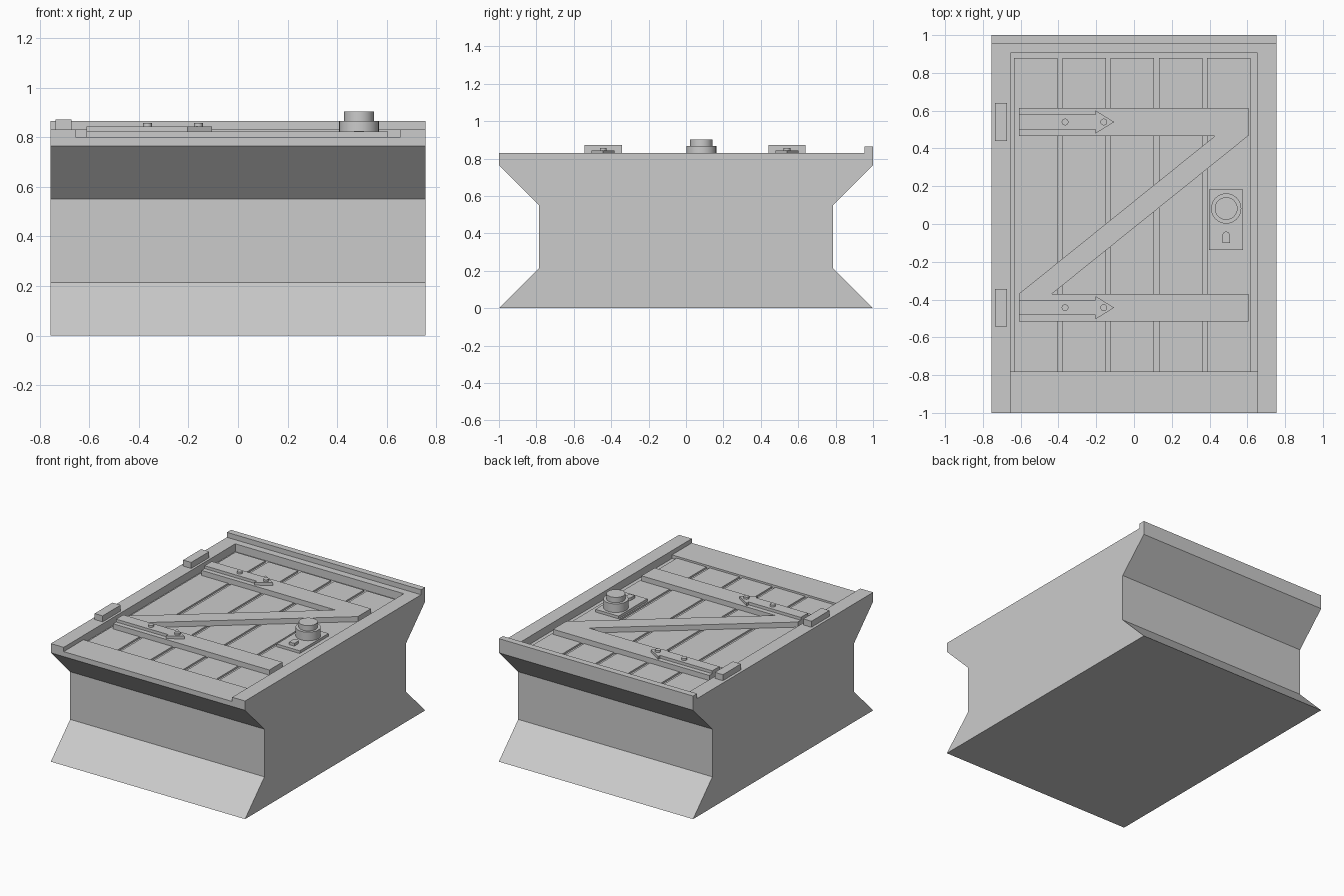
import bpy, bmesh, math

old = bpy.data.objects.get("Cube")
if old:
    bpy.data.objects.remove(old, do_unlink=True)

grey = bpy.data.materials.new("plain grey")
grey.use_nodes = True
grey.diffuse_color = (0.6, 0.6, 0.6, 1)
grey.node_tree.nodes["Principled BSDF"].inputs["Base Color"].default_value = (0.6, 0.6, 0.6, 1)


def prism(name, outline, low, high, axis="z"):
    """Extrude an outline along z, or a (y, z) outline along x."""
    bm = bmesh.new()
    place = (lambda a, b: (a, b, low)) if axis == "z" else (lambda a, b: (low, a, b))
    face = bm.faces.new([bm.verts.new(place(a, b)) for a, b in outline])
    new = bmesh.ops.extrude_face_region(bm, geom=[face])["geom"]
    step = (0, 0, high - low) if axis == "z" else (high - low, 0, 0)
    bmesh.ops.translate(bm, vec=step, verts=[v for v in new if isinstance(v, bmesh.types.BMVert)])
    bmesh.ops.recalc_face_normals(bm, faces=bm.faces)
    mesh = bpy.data.meshes.new(name)
    bm.to_mesh(mesh)
    bm.free()
    mesh.materials.append(grey)
    obj = bpy.data.objects.new(name, mesh)
    bpy.context.collection.objects.link(obj)
    return obj


def box(name, x0, x1, y0, y1, z0, z1):
    return prism(name, [(x0, y0), (x1, y0), (x1, y1), (x0, y1)], z0, z1)


def disc(name, x, y, radius, z0, z1, sides=32):
    turns = [2 * math.pi * i / sides for i in range(sides)]
    obj = prism(name, [(x + radius * math.cos(t), y + radius * math.sin(t)) for t in turns], z0, z1)
    bpy.ops.object.select_all(action="DESELECT")
    obj.select_set(True)
    bpy.context.view_layer.objects.active = obj
    bpy.ops.object.shade_smooth_by_angle(angle=math.radians(30))
    return obj


FLOOR, PLANK, BRACE, STRAP, RIM = 0.775, 0.787, 0.823, 0.843, 0.83

# Waisted block with a raised lip along the back edge
body = prism("door_block", [
    (-1, 0), (1, 0), (0.785, 0.215), (0.785, 0.55), (1, 0.765), (1, 0.865),
    (0.955, 0.865), (0.955, RIM), (-1, RIM), (-1, 0.765), (-0.785, 0.55), (-0.785, 0.215),
], -0.755, 0.755, axis="x")

# Door recess, with a shallower threshold open at the front
for y0, z0 in ((-1.1, 0.8), (-0.78, FLOOR)):
    cutter = box("recess_cutter", -0.655, 0.655, y0, 0.905, z0, 1)
    cutter.hide_render = True
    cut = body.modifiers.new("recess", "BOOLEAN")
    cut.operation, cut.solver, cut.object = "DIFFERENCE", "EXACT", cutter
    bpy.context.view_layer.objects.active = body
    bpy.ops.object.modifier_apply(modifier=cut.name)
    bpy.data.objects.remove(cutter, do_unlink=True)

# Planks with gaps between them
for i in range(5):
    left = -0.635 + 0.2555 * i
    box("plank", left, left + 0.231, -0.78, 0.88, FLOOR - 0.005, PLANK)

# Cross bars, hinge straps, rivets and hinge blocks
for y in (0.54, -0.443):
    box("cross_bar", -0.61, 0.605, y - 0.073, y + 0.073, PLANK - 0.005, BRACE)
    prism("hinge_strap", [
        (-0.61, y - 0.04), (-0.205, y - 0.04), (-0.205, y - 0.062), (-0.105, y),
        (-0.205, y + 0.062), (-0.205, y + 0.04), (-0.61, y + 0.04),
    ], BRACE - 0.005, STRAP)
    for x in (-0.365, -0.16):
        disc("rivet", x, y, 0.018, STRAP - 0.005, 0.857, 16)
    box("hinge_block", -0.735, -0.672, y - 0.1, y + 0.1, RIM - 0.005, 0.872)

# Diagonal brace
prism("diagonal_brace", [(-0.61, -0.37), (-0.435, -0.37), (0.605, 0.467), (0.43, 0.467)],
      PLANK - 0.005, BRACE)

# Lock plate, knob and keyhole cover
box("lock_plate", 0.397, 0.577, -0.138, 0.182, PLANK - 0.005, 0.806)
disc("knob_base", 0.488, 0.082, 0.08, 0.8, 0.866)
disc("knob", 0.488, 0.082, 0.06, 0.86, 0.903)
arch = [(0.488 + 0.02 * math.cos(t), -0.06 + 0.02 * math.sin(t))
        for t in (math.pi * i / 8 for i in range(9))]
prism("keyhole_cover", [(0.468, -0.1), (0.508, -0.1)] + arch, 0.8, 0.825)
